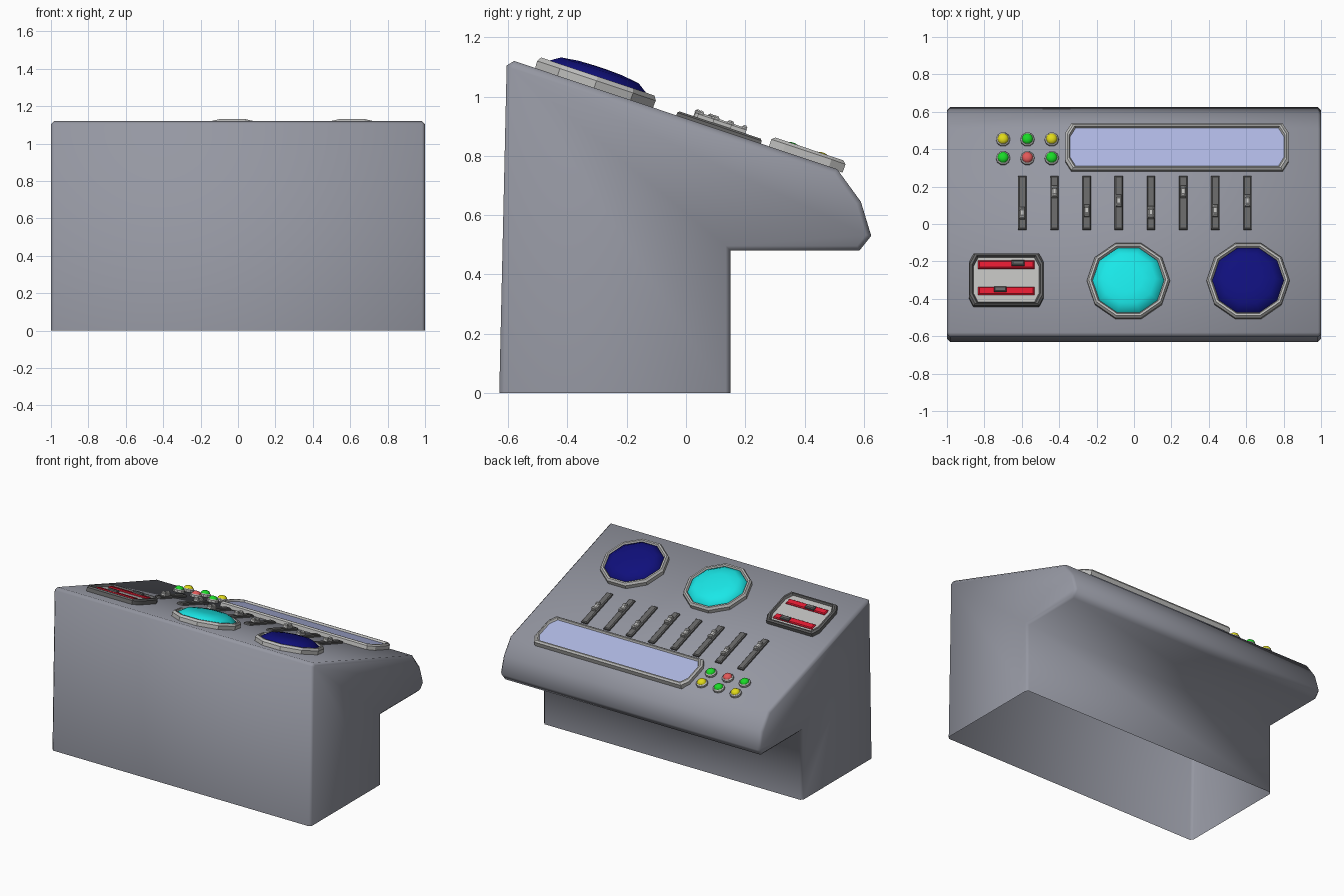
import bpy, bmesh
from math import atan, cos, sin, tau, radians
from mathutils import Matrix

if "Cube" in bpy.data.objects:
    bpy.data.objects.remove(bpy.data.objects["Cube"])

SLOPE = 0.335
TILT = atan(SLOPE)
C = cos(TILT)


def material(name, rgb):
    m = bpy.data.materials.new(name)
    m.diffuse_color = (*rgb, 1)
    m.use_nodes = True
    m.node_tree.nodes["Principled BSDF"].inputs["Base Color"].default_value = m.diffuse_color
    return m


BODY = material("blue_grey", (0.30, 0.31, 0.36))
LIGHT = material("light_grey", (0.50, 0.50, 0.49))
DARK = material("dark_grey", (0.13, 0.13, 0.13))
RED = material("red", (0.75, 0.01, 0.03))
GLASS = material("pale_blue", (0.42, 0.47, 0.75))
CYAN = material("cyan", (0.01, 0.80, 0.80))
NAVY = material("navy", (0.005, 0.005, 0.20))
YELLOW = material("yellow", (0.75, 0.70, 0.01))
GREEN = material("green", (0.01, 0.70, 0.02))
CORAL = material("coral", (0.75, 0.10, 0.10))


def finish(name, bm, mat, angle):
    bmesh.ops.recalc_face_normals(bm, faces=bm.faces[:])
    mesh = bpy.data.meshes.new(name)
    bm.to_mesh(mesh)
    bm.free()
    mesh.materials.append(mat)
    ob = bpy.data.objects.new(name, mesh)
    bpy.context.collection.objects.link(ob)
    bpy.ops.object.select_all(action='DESELECT')
    ob.select_set(True)
    bpy.context.view_layer.objects.active = ob
    bpy.ops.object.shade_smooth_by_angle(angle=radians(angle))
    return ob


def ngon(r, n):
    return [(r * cos(tau * i / n), r * sin(tau * i / n)) for i in range(n)]


def rect(w, h, cx=0.0, cy=0.0):
    """Rectangle of full size w by h with corners cut by cx, cy."""
    a, b = w / 2, h / 2
    if not cx:
        return [(-a, -b), (a, -b), (a, b), (-a, b)]
    return [(-a + cx, -b), (a - cx, -b), (a, -b + cy), (a, b - cy),
            (a - cx, b), (-a + cx, b), (-a, b - cy), (-a, -b + cy)]


def loft(name, x, y, rings, mat, cap=True, angle=30):
    """Skin (outline, height) rings, seated on the sloped panel at x, y."""
    bm = bmesh.new()
    loops = [[bm.verts.new((px, py, z)) for px, py in pts] for pts, z in rings]
    for lo, hi in zip(loops, loops[1:]):
        n = len(lo)
        for i in range(n):
            j = (i + 1) % n
            bm.faces.new((lo[i], lo[j], hi[j], hi[i]))
    if cap:
        bm.faces.new(loops[-1])
    place = (Matrix.Translation((x, y, 1.12 - SLOPE * (y + 0.58)))
             @ Matrix.Rotation(-TILT, 4, 'X'))
    ob = finish(name, bm, mat, angle)
    ob.matrix_world = place
    return ob


def block(name, x, y, w, h, z0, z1, mat, b=0.006):
    return loft(name, x, y, [(rect(w, h), z0), (rect(w, h), z1 - b),
                             (rect(w - 2 * b, h - 2 * b), z1)], mat)


# console body: side profile extruded with chamfered ends, open underneath
PROFILE = [(-0.63, 0), (0.15, 0), (0.15, 0.48), (0.585, 0.48), (0.625, 0.53),
           (0.59, 0.645), (0.51, 0.755), (-0.58, 1.12), (-0.605, 1.105)]
bm = bmesh.new()
side = bm.faces.new([bm.verts.new((-1, y, z)) for y, z in PROFILE])
ext = bmesh.ops.extrude_face_region(bm, geom=[side], use_keep_orig=True)
bmesh.ops.translate(bm, vec=(2, 0, 0),
                    verts=[v for v in ext["geom"] if isinstance(v, bmesh.types.BMVert)])
bmesh.ops.delete(bm, geom=[f for f in bm.faces if all(v.co.z < 1e-4 for v in f.verts)],
                 context='FACES_ONLY')
rim = [e for e in bm.edges if len(e.link_faces) == 2
       and abs(e.verts[0].co.x - e.verts[1].co.x) < 1e-4]
bmesh.ops.bevel(bm, geom=rim, offset=0.016, segments=1, affect='EDGES')
finish("console_body", bm, BODY, 60)

# display screen
X, Y = 0.23, 0.405
loft("screen_frame", X, Y, [(rect(1.19, 0.25 / C, 0.03, 0.05), -0.005),
                            (rect(1.19, 0.25 / C, 0.03, 0.05), 0.025),
                            (rect(1.17, 0.23 / C, 0.03, 0.05), 0.035),
                            (rect(1.155, 0.215 / C, 0.03, 0.05), 0.035),
                            (rect(1.14, 0.20 / C, 0.03, 0.05), 0.018)], LIGHT, False)
loft("screen_glass", X, Y, [(rect(1.15, 0.21 / C, 0.03, 0.05), 0.0),
                            (rect(1.15, 0.21 / C, 0.03, 0.05), 0.022)], GLASS)

# round dials
for name, x, mat in (("left_dial", -0.03, CYAN), ("right_dial", 0.61, NAVY)):
    loft(name + "_ring", x, -0.31, [(ngon(0.22, 10), -0.005), (ngon(0.222, 10), 0.025),
                                    (ngon(0.212, 10), 0.04), (ngon(0.20, 10), 0.04),
                                    (ngon(0.188, 10), 0.02)], LIGHT, False)
    loft(name + "_dome", x, -0.31, [(ngon(0.195, 10), 0.015), (ngon(0.188, 10), 0.035),
                                    (ngon(0.145, 10), 0.062), (ngon(0.08, 10), 0.070),
                                    (ngon(0.02, 10), 0.072)], mat, angle=60)

# push buttons
ROWS = ((0.45, (YELLOW, GREEN, YELLOW)), (0.35, (GREEN, CORAL, GREEN)))
for y, colours in ROWS:
    for x, mat in zip((-0.70, -0.57, -0.44), colours):
        loft("button_collar", x, y, [(ngon(0.038, 10), -0.005), (ngon(0.038, 10), 0.014),
                                     (ngon(0.031, 10), 0.02)], LIGHT)
        loft("button_cap", x, y, [(ngon(0.031, 10), 0.015), (ngon(0.029, 10), 0.025),
                                  (ngon(0.019, 10), 0.035), (ngon(0.006, 10), 0.038)],
             mat, angle=60)

# faders: a row of tracks, each with a knob at its own setting
SETTINGS = (0.05, 0.165, 0.063, 0.115, 0.053, 0.165, 0.063, 0.115)
for i, y in enumerate(SETTINGS):
    x = -0.597 + i * 0.172
    block("fader_track", x, 0.11, 0.045, 0.285 / C, -0.005, 0.016, DARK)
    block("fader_knob", x, y, 0.03, 0.064, 0.01, 0.034, LIGHT)
    for s in (-1, 1):
        block("fader_knob_ridge", x, y + s * 0.022, 0.028, 0.018, 0.03, 0.042, LIGHT)

# double slider box
X, Y = -0.683, -0.305
loft("slider_box_frame", X, Y, [(rect(0.40, 0.28 / C, 0.025, 0.05), -0.005),
                                (rect(0.40, 0.28 / C, 0.025, 0.05), 0.025),
                                (rect(0.385, 0.265 / C, 0.025, 0.05), 0.035),
                                (rect(0.365, 0.25 / C, 0.025, 0.05), 0.035),
                                (rect(0.345, 0.235 / C, 0.025, 0.05), 0.015)], DARK, False)
loft("slider_box_plate", X, Y, [(rect(0.355, 0.245 / C, 0.025, 0.05), 0.0),
                                (rect(0.355, 0.245 / C, 0.025, 0.05), 0.02)], LIGHT)
for y, knob_x in ((-0.225, -0.62), (-0.365, -0.715)):
    block("slider_strip", X, y, 0.30, 0.045, 0.01, 0.03, RED)
    block("slider_knob", knob_x, y + 0.005, 0.068, 0.03, 0.02, 0.045, DARK)
